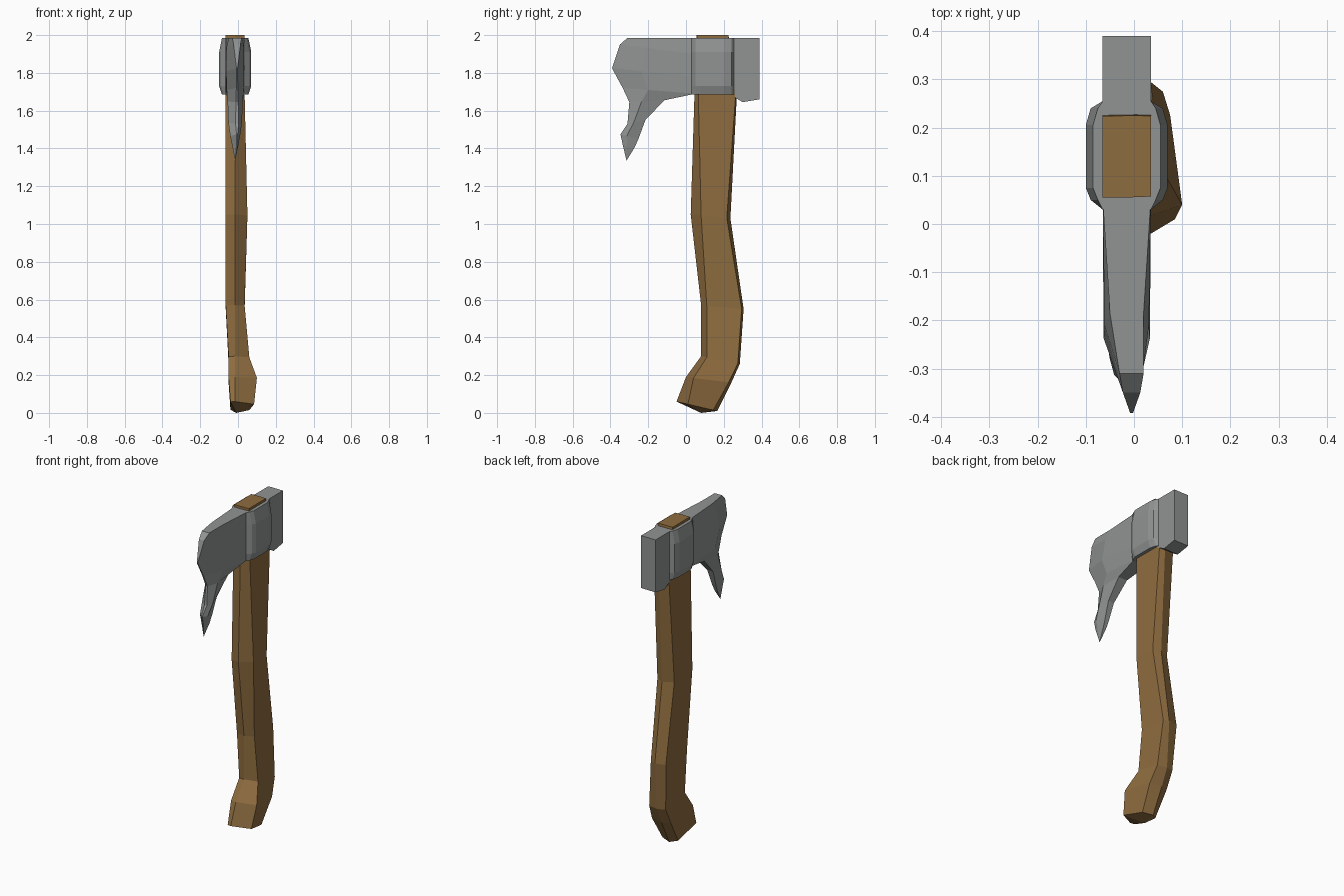
import bpy, bmesh

if "Cube" in bpy.data.objects:
    bpy.data.objects.remove(bpy.data.objects["Cube"])


def material(name, rgb):
    m = bpy.data.materials.new(name)
    m.diffuse_color = (*rgb, 1)
    m.use_nodes = True
    m.node_tree.nodes["Principled BSDF"].inputs["Base Color"].default_value = m.diffuse_color
    return m


WOOD = material("brown wood", (0.27, 0.15, 0.05))
STEEL = material("grey steel", (0.28, 0.295, 0.29))
CX = -0.015  # centre plane of the axe head


def finish(name, bm, mat):
    bmesh.ops.remove_doubles(bm, verts=bm.verts, dist=0.0005)
    bmesh.ops.recalc_face_normals(bm, faces=bm.faces)
    me = bpy.data.meshes.new(name)
    bm.to_mesh(me)
    bm.free()
    me.materials.append(mat)
    ob = bpy.data.objects.new(name, me)
    bpy.context.collection.objects.link(ob)
    return ob


def loft(name, rings, mat, apex=None):
    """Skin closed rings of points; the last end may run to an apex."""
    bm = bmesh.new()
    vs = [[bm.verts.new(p) for p in r] for r in rings]
    n = len(vs[0])
    for a, b in zip(vs, vs[1:]):
        for i in range(n):
            j = (i + 1) % n
            bm.faces.new((a[i], a[j], b[j], b[i]))
    bm.faces.new(vs[0])
    if apex:
        tip = bm.verts.new(apex)
        for i in range(n):
            bm.faces.new((vs[-1][i], vs[-1][(i + 1) % n], tip))
    else:
        bm.faces.new(vs[-1])
    return finish(name, bm, mat)


# Handle: uneven six-sided sections, tilted towards the knob
def handle_ring(y0, z0, y1, z1, xl, xr, xb, c):
    pts = [(xl, y0 + 0.1 * c), (-0.015, y0), (xr, y0 + c),
           (xb, y1 - 0.35 * c), (0.0, y1), (xl, y1 - 0.5 * c)]
    return [(x, y, z0 + (z1 - z0) * (y - y0) / (y1 - y0)) for x, y in pts]


handle_rows = [
    (0.055, 2.00, 0.225, 2.00, -0.065, 0.035, 0.035, 0.002),
    (0.045, 1.69, 0.268, 1.66, -0.065, 0.035, 0.035, 0.02),
    (0.025, 1.05, 0.235, 1.03, -0.065, 0.05, 0.045, 0.055),
    (0.08, 0.57, 0.305, 0.55, -0.065, 0.035, 0.035, 0.03),
    (0.08, 0.30, 0.285, 0.26, -0.05, 0.06, 0.06, 0.03),
    (0.0, 0.19, 0.24, 0.16, -0.05, 0.10, 0.075, 0.04),
    (-0.05, 0.06, 0.165, 0.01, -0.04, 0.085, 0.06, 0.06),
]
loft("handle", [handle_ring(*r) for r in handle_rows], WOOD, (-0.01, 0.08, 0.0))


# Eye: chamfered collar around the handle, bulging at mid height
def eye_ring(z, w):
    half = [(0.05, 0.03), (w - 0.01, 0.05), (w, 0.075),
            (w, 0.205), (w - 0.01, 0.24), (0.05, 0.255)]
    return ([(CX + x, y, z) for x, y in half] +
            [(CX - x, y, z) for x, y in reversed(half)])


loft("eye", [eye_ring(z, w) for z, w in
             ((1.685, 0.07), (1.73, 0.085), (1.91, 0.085), (1.985, 0.07))], STEEL)

# Poll: block behind the eye
poll = [(0.225, 1.985), (0.39, 1.985), (0.39, 1.66), (0.30, 1.645), (0.225, 1.69)]
loft("poll", [[(CX + s * 0.05, y, z) for y, z in poll] for s in (-1, 1)], STEEL)

# Blade: rows of spine y,z / edge y,z / half thickness at spine, middle, edge
blade_rows = [
    (0.05, 1.985, -0.31, 1.985, 0.05, 0.035, 0.025),
    (0.05, 1.90, -0.35, 1.95, 0.05, 0.046, 0.018),
    (0.05, 1.78, -0.392, 1.825, 0.05, 0.048, 0.003),
    (0.05, 1.69, -0.335, 1.72, 0.05, 0.045, 0.004),
    (-0.115, 1.655, -0.30, 1.645, 0.03, 0.04, 0.006),
    (-0.215, 1.55, -0.31, 1.53, 0.02, 0.036, 0.008),
    (-0.252, 1.45, -0.347, 1.475, 0.014, 0.026, 0.003),
    (-0.272, 1.405, -0.335, 1.42, 0.01, 0.016, 0.003),
]


def blade_ring(ys, zs, ye, ze, hs, hm, he):
    ym, zm = ys + (ye - ys) * 0.65, zs + (ze - zs) * 0.65
    half = [(hs, ys, zs), (hm, ym, zm), (he, ye, ze)]
    # the cutting edge drifts towards x = 0
    off = (CX, CX, CX + 0.01)
    return ([(o + h, y, z) for o, (h, y, z) in zip(off, half)] +
            [(o - h, y, z) for o, (h, y, z) in reversed(list(zip(off, half)))])


loft("blade", [blade_ring(*r) for r in blade_rows], STEEL, (CX, -0.315, 1.335))
